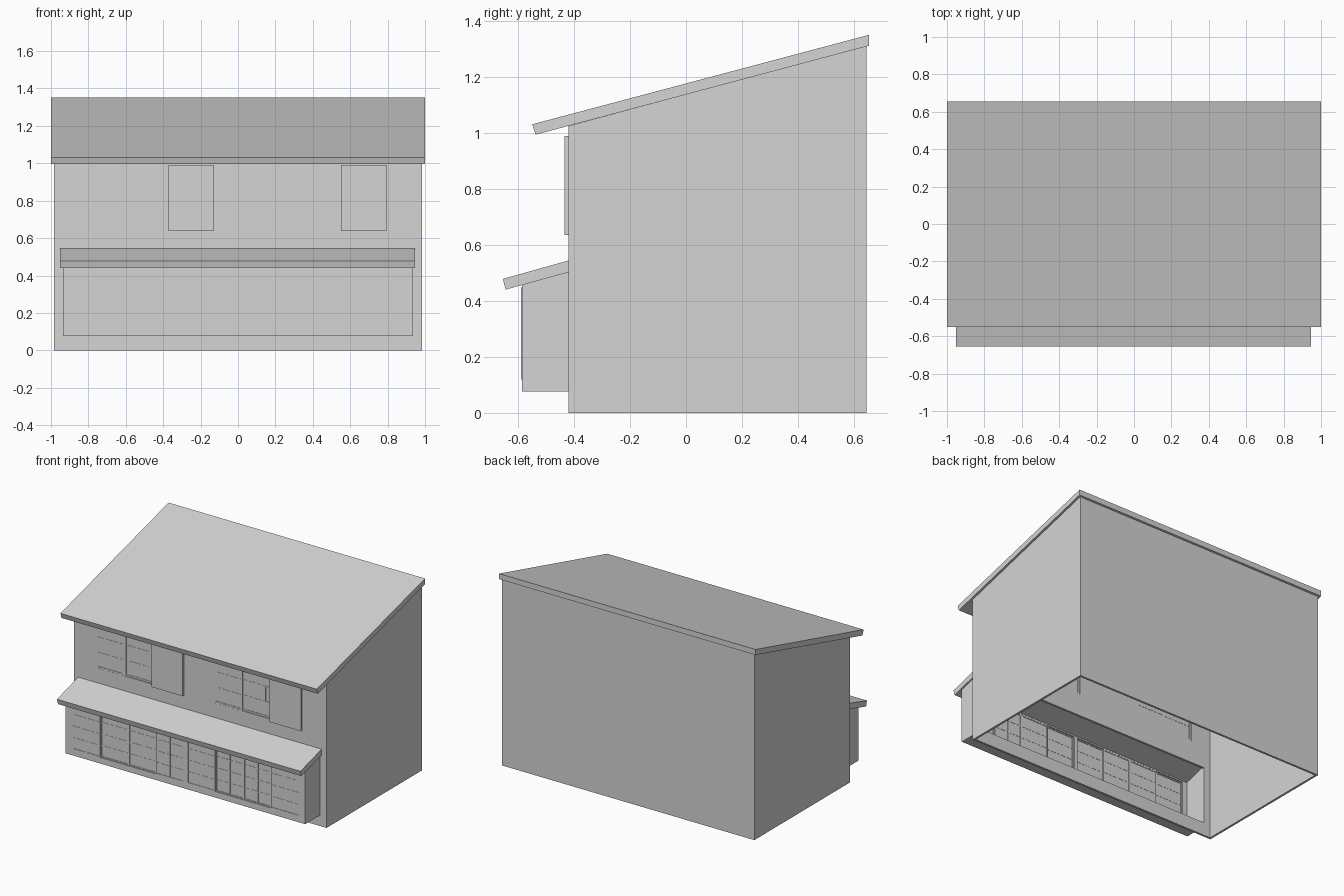
import bpy, bmesh
from mathutils import Vector

cube = bpy.data.objects.get("Cube")
if cube:
    bpy.data.objects.remove(cube, do_unlink=True)

grey = bpy.data.materials.new("plain_grey")
grey.use_nodes = True
grey.diffuse_color = (0.66, 0.66, 0.66, 1)
grey.node_tree.nodes["Principled BSDF"].inputs["Base Color"].default_value = (0.66, 0.66, 0.66, 1)


def finish(bm, name):
    bmesh.ops.recalc_face_normals(bm, faces=bm.faces[:])
    mesh = bpy.data.meshes.new(name)
    bm.to_mesh(mesh)
    bm.free()
    mesh.materials.append(grey)
    obj = bpy.data.objects.new(name, mesh)
    bpy.context.scene.collection.objects.link(obj)
    return obj


def slab(bm, points, offset):
    """Extrude a flat polygon by an offset vector."""
    face = bm.faces.new([bm.verts.new(p) for p in points])
    out = bmesh.ops.extrude_face_region(bm, geom=[face], use_keep_orig=True)
    moved = [g for g in out["geom"] if isinstance(g, bmesh.types.BMVert)]
    bmesh.ops.translate(bm, verts=moved, vec=Vector(offset))


def add_box(bm, x0, x1, y0, y1, z0, z1):
    slab(bm, [(x0, y0, z0), (x1, y0, z0), (x1, y0, z1), (x0, y0, z1)], (0, y1 - y0, 0))


def box(name, *bounds):
    bm = bmesh.new()
    add_box(bm, *bounds)
    return finish(bm, name)


def side_profile(name, yz, x0, x1):
    """Extrude a profile in the y-z plane along x."""
    bm = bmesh.new()
    slab(bm, [(x0, y, z) for y, z in yz], (x1 - x0, 0, 0))
    return finish(bm, name)


def pierced_wall(name, x0, x1, z0, z1, y, thick, holes):
    """Upright wall in the x-z plane with rectangular openings."""
    xs = sorted({x0, x1, *[v for h in holes for v in h[:2]]})
    zs = sorted({z0, z1, *[v for h in holes for v in h[2:]]})
    bm = bmesh.new()
    for a, b in zip(xs, xs[1:]):
        for c, d in zip(zs, zs[1:]):
            mx, mz = (a + b) / 2, (c + d) / 2
            if not any(h[0] < mx < h[1] and h[2] < mz < h[3] for h in holes):
                bm.faces.new([bm.verts.new(p) for p in
                              ((a, y, c), (b, y, c), (b, y, d), (a, y, d))])
    bmesh.ops.remove_doubles(bm, verts=bm.verts[:], dist=1e-5)
    out = bmesh.ops.extrude_face_region(bm, geom=bm.faces[:], use_keep_orig=True)
    moved = [g for g in out["geom"] if isinstance(g, bmesh.types.BMVert)]
    bmesh.ops.translate(bm, verts=moved, vec=(0, thick, 0))
    return finish(bm, name)


def sash(name, x0, x1, z0, z1, y, columns, rows, rim=0.012):
    """Glazed panel: pane, surrounding rim and thin glazing bars on both sides."""
    bm = bmesh.new()
    add_box(bm, x0, x1, y + 0.003, y + 0.006, z0, z1)
    for a, b, c, d in ((x0, x0 + rim, z0, z1), (x1 - rim, x1, z0, z1),
                       (x0 + rim, x1 - rim, z0, z0 + rim), (x0 + rim, x1 - rim, z1 - rim, z1)):
        add_box(bm, a, b, y, y + 0.009, c, d)
    bar = 0.003
    for i in range(1, columns):
        x = x0 + (x1 - x0) * i / columns
        add_box(bm, x - bar, x + bar, y + 0.001, y + 0.008, z0 + rim, z1 - rim)
    for i in range(1, rows):
        z = z0 + (z1 - z0) * i / rows
        add_box(bm, x0 + rim, x1 - rim, y + 0.0015, y + 0.0075, z - bar, z + bar)
    return finish(bm, name)


WALL, FRONT, BACK, T = 0.985, -0.42, 0.645, 0.015
BAY, BAY_FRONT, BAY_LOW = 0.935, -0.587, 0.077

# Main shell, open underneath
for label, x in (("left", WALL - T), ("right", -WALL)):
    side_profile(label + "_wall", [(FRONT, 0), (BACK, 0), (BACK, 1.311), (FRONT, 1.026)], x, x + T)
box("back_wall", -WALL + T, WALL - T, BACK - T, BACK, 0, 1.308)
side_profile("main_roof", [(-0.55, 1.032), (-0.538, 0.995), (0.655, 1.313), (0.655, 1.352)], -1, 1)

# Front wall with upper windows and the opening into the bay
uppers = [(-0.815, -0.372, 0.65, 0.975), (0.108, 0.55, 0.65, 0.975)]
bay_hole = (-BAY + T, BAY - T, BAY_LOW + T, 0.495)
pierced_wall("front_wall", -WALL + T, WALL - T, 0, 1.026, FRONT, T, uppers + [bay_hole])

# Upper sliding windows, each with a shutter case beside it
for label, (x0, x1, z0, z1) in zip(("right", "left"), uppers):
    mid = (x0 + x1) / 2
    sash(label + "_upper_outer_sash", x0, mid, z0, z1, FRONT + 0.001, 1, 3)
    sash(label + "_upper_inner_sash", mid, x1, z0, z1, FRONT + 0.005, 1, 3)
    box(label + "_upper_bar", x1 - 0.05, x1 - 0.044, FRONT + 0.006, FRONT + 0.01,
        z0 + (z1 - z0) / 3, z1 - (z1 - z0) / 3)
    box(label + "_shutter_case", x1, x1 + 0.245, FRONT - 0.015, FRONT, 0.637, 0.99)

# Projecting bay: floor, cheeks, pierced front and lean-to roof
box("bay_floor", -BAY, BAY, BAY_FRONT, FRONT, BAY_LOW, BAY_LOW + T)
for label, x in (("left", BAY - T), ("right", -BAY)):
    side_profile(label + "_bay_cheek", [(BAY_FRONT, BAY_LOW), (FRONT, BAY_LOW),
                 (FRONT, 0.505), (BAY_FRONT, 0.458)], x, x + T)
lowers = [(-0.883, -0.01, 0.12, 0.448), (0.015, 0.888, 0.12, 0.448)]
pierced_wall("bay_front", -BAY + T, BAY - T, BAY_LOW, 0.458, BAY_FRONT, T, lowers)
side_profile("bay_roof", [(-0.655, 0.479), (-0.645, 0.441), (FRONT, 0.503), (FRONT, 0.545)],
             -0.953, 0.946)

# Lattice sliding doors, the outer pair of each set standing proud
for label, (x0, x1, z0, z1) in zip(("right", "left"), lowers):
    width = (x1 - x0) / 4
    for i in range(4):
        y = BAY_FRONT + (-0.003 if i in (0, 3) else 0.005)
        sash(f"{label}_lattice_door_{i + 1}", x0 + i * width, x0 + (i + 1) * width,
             z0, z1, y, 2, 4, 0.008)
